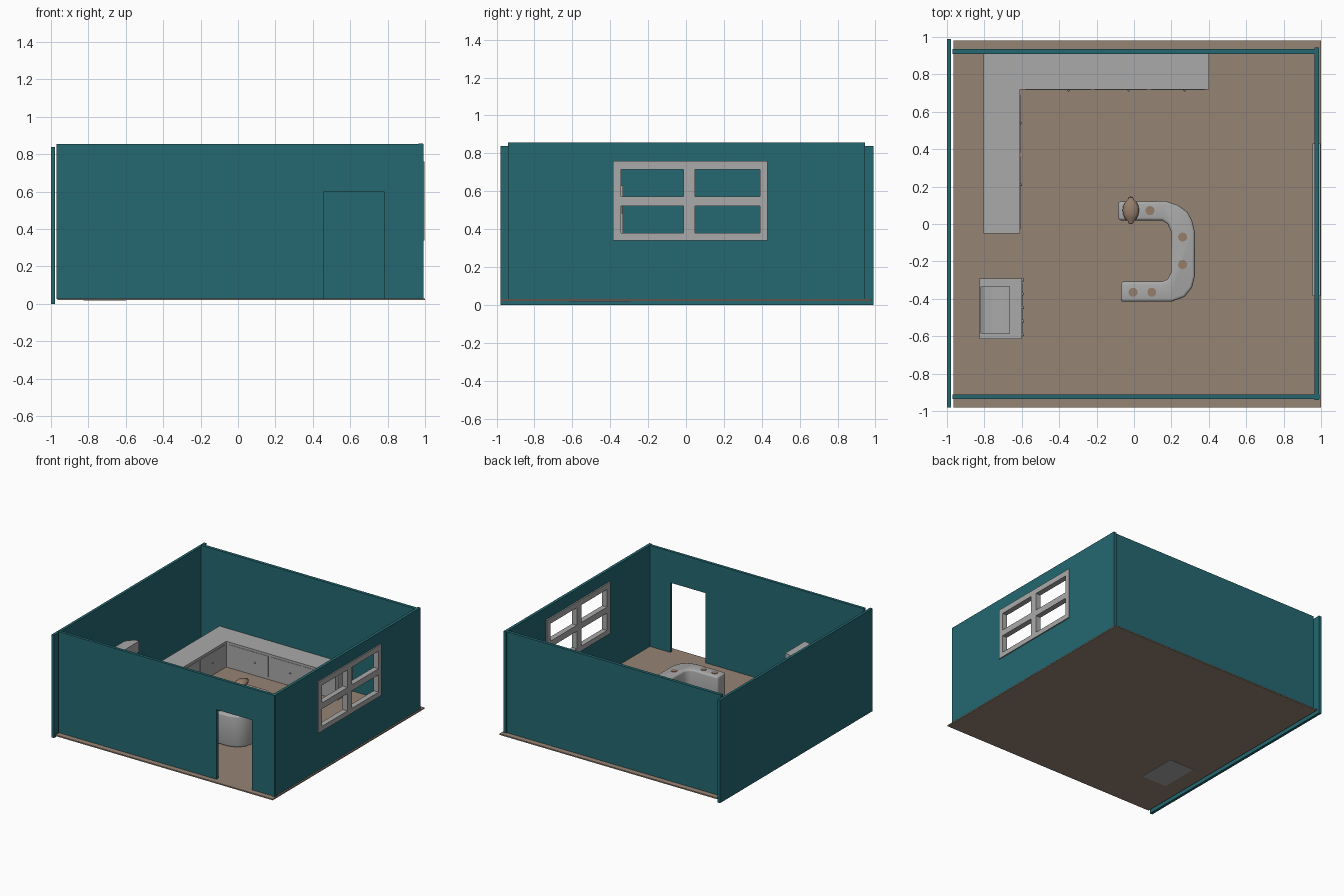
import bpy, bmesh, math
from mathutils import Vector, Matrix

if "Cube" in bpy.data.objects:
    bpy.data.objects.remove(bpy.data.objects["Cube"])


def mat(name, rgb):
    m = bpy.data.materials.new(name)
    m.diffuse_color = (*rgb, 1)
    m.use_nodes = True
    m.node_tree.nodes["Principled BSDF"].inputs["Base Color"].default_value = m.diffuse_color
    return m


TEAL = mat("teal_wall", (0.018, 0.138, 0.165))
FLOOR = mat("brown_floor", (0.305, 0.227, 0.178))
GREY = mat("light_grey", (0.40, 0.40, 0.40))
TAN = mat("tan_brown", (0.305, 0.205, 0.145))


def finish(bm, name, material, smooth=False):
    bmesh.ops.recalc_face_normals(bm, faces=bm.faces)
    me = bpy.data.meshes.new(name)
    bm.to_mesh(me)
    bm.free()
    ob = bpy.data.objects.new(name, me)
    bpy.context.collection.objects.link(ob)
    if material:
        me.materials.append(material)
    if smooth:
        select(ob)
        bpy.ops.object.shade_smooth_by_angle(angle=math.radians(40))
    return ob


def select(ob):
    bpy.ops.object.select_all(action='DESELECT')
    ob.select_set(True)
    bpy.context.view_layer.objects.active = ob


def box(name, x, y, z, material):
    bm = bmesh.new()
    bmesh.ops.create_cube(bm, size=1)
    for v in bm.verts:
        v.co = [r[0] + (c + 0.5) * (r[1] - r[0]) for c, r in zip(v.co, (x, y, z))]
    return finish(bm, name, material)


def prism(name, pts, axis, a, b, material, bevel=0, smooth=False):
    """Extrude a 2D outline along an axis from a to b."""
    def place(p):
        q = list(p)
        q.insert('xyz'.index(axis), a)
        return q
    bm = bmesh.new()
    f = bm.faces.new([bm.verts.new(place(p)) for p in pts])
    r = bmesh.ops.extrude_face_region(bm, geom=[f])
    d = Vector([(b - a) * (c == axis) for c in 'xyz'])
    bmesh.ops.translate(bm, verts=[g for g in r['geom'] if isinstance(g, bmesh.types.BMVert)], vec=d)
    if bevel:
        bmesh.ops.recalc_face_normals(bm, faces=bm.faces)
        edges = [e for e in bm.edges if e.calc_face_angle(0) > math.radians(60)]
        bmesh.ops.bevel(bm, geom=edges, offset=bevel, segments=3, profile=0.5, affect='EDGES')
    return finish(bm, name, material, smooth)


def cut(ob, *ranges):
    """Cut a rectangular opening."""
    c = box("cutter", *ranges, None)
    c.hide_render = True
    m = ob.modifiers.new("opening", 'BOOLEAN')
    m.operation, m.object, m.solver = 'DIFFERENCE', c, 'EXACT'
    select(ob)
    bpy.ops.object.modifier_apply(modifier=m.name)
    bpy.data.objects.remove(c)


def knob(name, loc, axis, r=0.007):
    bm = bmesh.new()
    bmesh.ops.create_uvsphere(bm, u_segments=12, v_segments=8, radius=r,
                              matrix=Matrix.Translation(loc))
    return finish(bm, name, GREY, True)


# floor and walls
box("floor", (-0.965, 1.0), (-0.98, 0.98), (0.02, 0.03), FLOOR)
box("left_wall", (-1.0, -0.978), (-0.98, 0.99), (0, 0.84), TEAL)
box("back_wall", (-0.97, 0.99), (0.91, 0.935), (0.025, 0.855), TEAL)
door_outline = [(-0.97, 0.025), (0.46, 0.025), (0.46, 0.6), (0.78, 0.6),
                (0.78, 0.025), (0.992, 0.025), (0.992, 0.855), (-0.97, 0.855)]
prism("front_wall", door_outline, 'y', -0.935, -0.912, TEAL)
wall = box("right_wall", (0.965, 0.989), (-0.94, 0.945), (0.028, 0.857), TEAL)
cut(wall, (0.9, 1.1), (-0.375, 0.415), (0.355, 0.745))

# window frame with four panes left open
frame = box("window_frame", (0.954, 0.998), (-0.385, 0.43), (0.34, 0.76), GREY)
for ys in ((-0.343, -0.012), (0.047, 0.39)):
    for zs in ((0.38, 0.522), (0.572, 0.715)):
        cut(frame, (0.9, 1.1), ys, zs)

# L-shaped kitchen counter with knobs and door plates
counter = [(-0.805, -0.05), (-0.61, -0.05), (-0.61, 0.72), (0.4, 0.72), (0.4, 0.91), (-0.805, 0.91)]
prism("kitchen_counter", counter, 'z', 0.03, 0.24, GREY)
for i, (x0, x1, kx) in enumerate(((-0.58, -0.23, -0.35), (-0.21, 0.07, -0.03), (0.09, 0.38, 0.27))):
    box(f"back_door_{i}", (x0, x1), (0.717, 0.721), (0.05, 0.22), GREY)
    knob(f"back_knob_{i}", (kx, 0.716, 0.135), 'y')
for i, (y0, y1, ky) in enumerate(((-0.03, 0.36, 0.21), (0.38, 0.69, 0.54))):
    box(f"side_door_{i}", (-0.611, -0.607), (y0, y1), (0.05, 0.22), GREY)
    knob(f"side_knob_{i}", (-0.606, ky, 0.135), 'x')

# C-shaped bar with rounded edges
bar = [(-0.085, 0.12), (0.17, 0.122), (0.235, 0.1), (0.285, 0.065), (0.31, 0.02), (0.325, -0.04),
       (0.325, -0.28), (0.31, -0.34), (0.27, -0.39), (0.2, -0.415), (-0.07, -0.415),
       (-0.07, -0.308), (0.15, -0.308), (0.18, -0.295), (0.198, -0.26),
       (0.198, -0.04), (0.18, 0.0), (0.15, 0.02), (-0.085, 0.02)]
prism("bar", bar, 'z', 0.028, 0.285, GREY, bevel=0.014, smooth=True)

# round plates on the bar
for i, (x, y) in enumerate(((-0.015, 0.07), (0.085, 0.072), (0.26, -0.07),
                            (0.26, -0.217), (0.095, -0.365), (-0.005, -0.365))):
    bm = bmesh.new()
    bmesh.ops.create_cone(bm, cap_ends=True, segments=24, radius1=0.024, radius2=0.024,
                          depth=0.006, matrix=Matrix.Translation((x, y, 0.285)))
    finish(bm, f"plate_{i}", TAN)

# loaf with small tips, lathed around y
bm = bmesh.new()
prof = [(-0.074, 0), (-0.07, 0.012), (-0.058, 0.016), (-0.045, 0.03), (-0.022, 0.041), (0, 0.044),
        (0.022, 0.041), (0.045, 0.03), (0.058, 0.016), (0.07, 0.012), (0.074, 0)]
vs = [bm.verts.new((r, t, 0)) for t, r in prof]
es = [bm.edges.new(p) for p in zip(vs, vs[1:])]
bmesh.ops.spin(bm, geom=vs + es, cent=(0, 0, 0), axis=(0, 1, 0), angle=math.tau, steps=20)
bmesh.ops.remove_doubles(bm, verts=bm.verts, dist=0.0005)
bmesh.ops.transform(bm, verts=bm.verts,
                    matrix=Matrix.Translation((-0.017, 0.073, 0.31)) @ Matrix.Diagonal((1, 1, 0.6, 1)))
finish(bm, "loaf", TAN, True)

# range: body, raised back with overhanging top, control knobs
box("range_body", (-0.825, -0.6), (-0.615, -0.292), (0.018, 0.28), GREY)
hood = [(-0.82, 0.27), (-0.72, 0.27), (-0.715, 0.48), (-0.69, 0.52), (-0.662, 0.54),
        (-0.662, 0.63), (-0.69, 0.63), (-0.76, 0.61), (-0.8, 0.59), (-0.82, 0.56)]
prism("range_back", hood, 'y', -0.585, -0.333, GREY)
box("oven_door", (-0.602, -0.596), (-0.59, -0.317), (0.05, 0.21), GREY)
for i in range(5):
    knob(f"range_knob_{i}", (-0.597, -0.3 - 0.073 * i, 0.245), 'x', 0.009)
